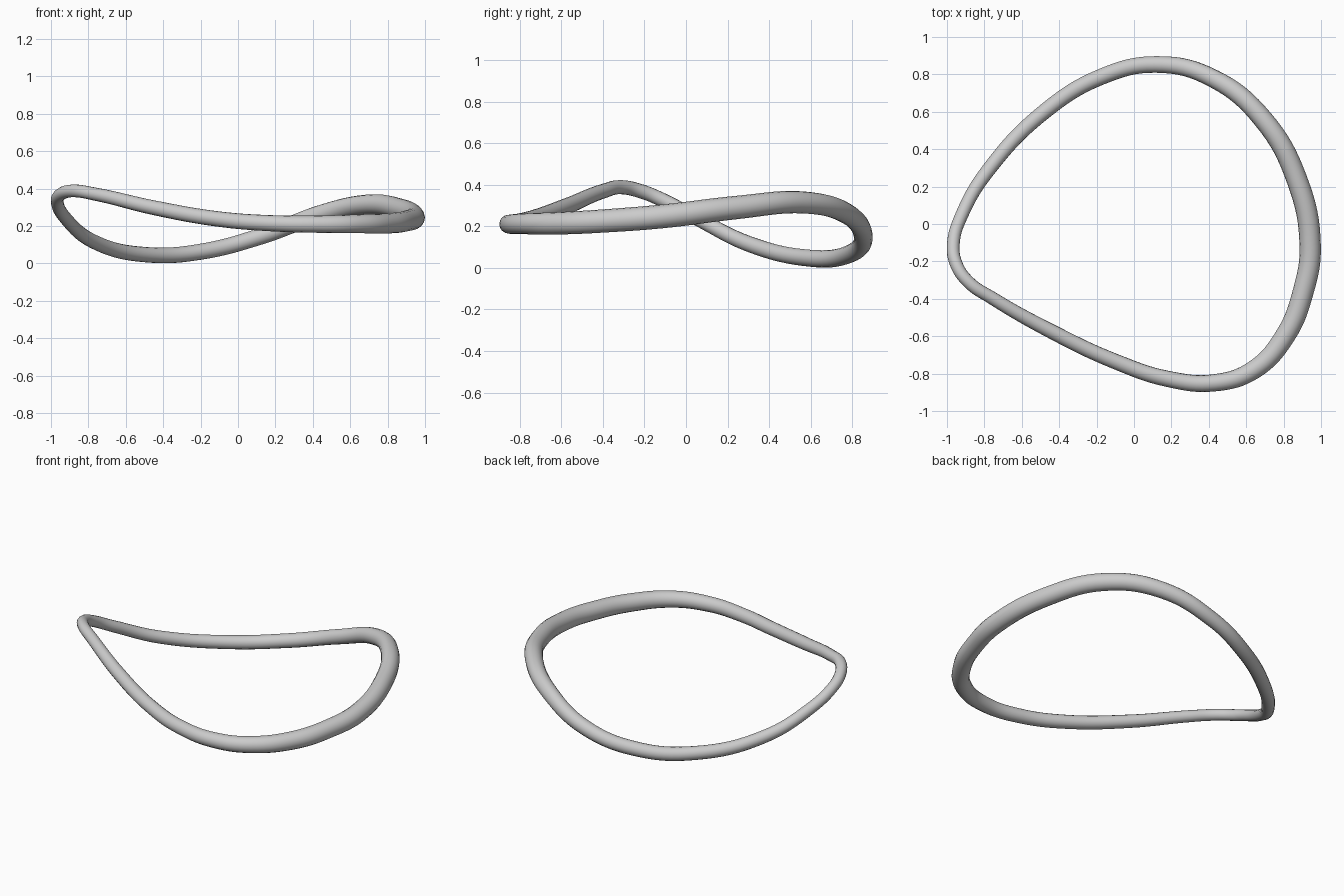
import bpy

# Centre line of the ring: x, y, z, tube radius
path = [
    (0.942, -0.12, 0.247, 0.057),
    (0.870, 0.24, 0.290, 0.056),
    (0.690, 0.56, 0.315, 0.053),
    (0.430, 0.775, 0.260, 0.049),
    (0.120, 0.853, 0.145, 0.045),
    (-0.180, 0.785, 0.066, 0.043),
    (-0.480, 0.600, 0.046, 0.041),
    (-0.770, 0.300, 0.116, 0.038),
    (-0.920, 0.050, 0.240, 0.035),
    (-0.966, -0.110, 0.325, 0.034),
    (-0.950, -0.215, 0.368, 0.034),
    (-0.885, -0.310, 0.388, 0.034),
    (-0.760, -0.395, 0.370, 0.035),
    (-0.450, -0.570, 0.298, 0.039),
    (-0.100, -0.735, 0.237, 0.041),
    (0.180, -0.828, 0.215, 0.043),
    (0.430, -0.849, 0.210, 0.046),
    (0.640, -0.780, 0.212, 0.050),
    (0.810, -0.595, 0.215, 0.054),
    (0.905, -0.360, 0.228, 0.056),
]

# Closed tube swept along the path
curve = bpy.data.curves.new("ring", "CURVE")
curve.dimensions = "3D"
curve.bevel_depth = 1.0
curve.bevel_resolution = 6
curve.resolution_u = 8
spline = curve.splines.new("BEZIER")
spline.bezier_points.add(len(path) - 1)
for point, (x, y, z, r) in zip(spline.bezier_points, path):
    point.co = (x, y, z)
    point.radius = r
    point.handle_left_type = point.handle_right_type = "AUTO"
spline.use_cyclic_u = True
spline.radius_interpolation = "CARDINAL"
spline.use_smooth = True

ring = bpy.data.objects.new("bent_ring", curve)
bpy.context.collection.objects.link(ring)

# Turn the swept curve into a smooth mesh
bpy.context.view_layer.objects.active = ring
ring.select_set(True)
bpy.ops.object.convert(target="MESH")
bpy.ops.object.shade_smooth()
